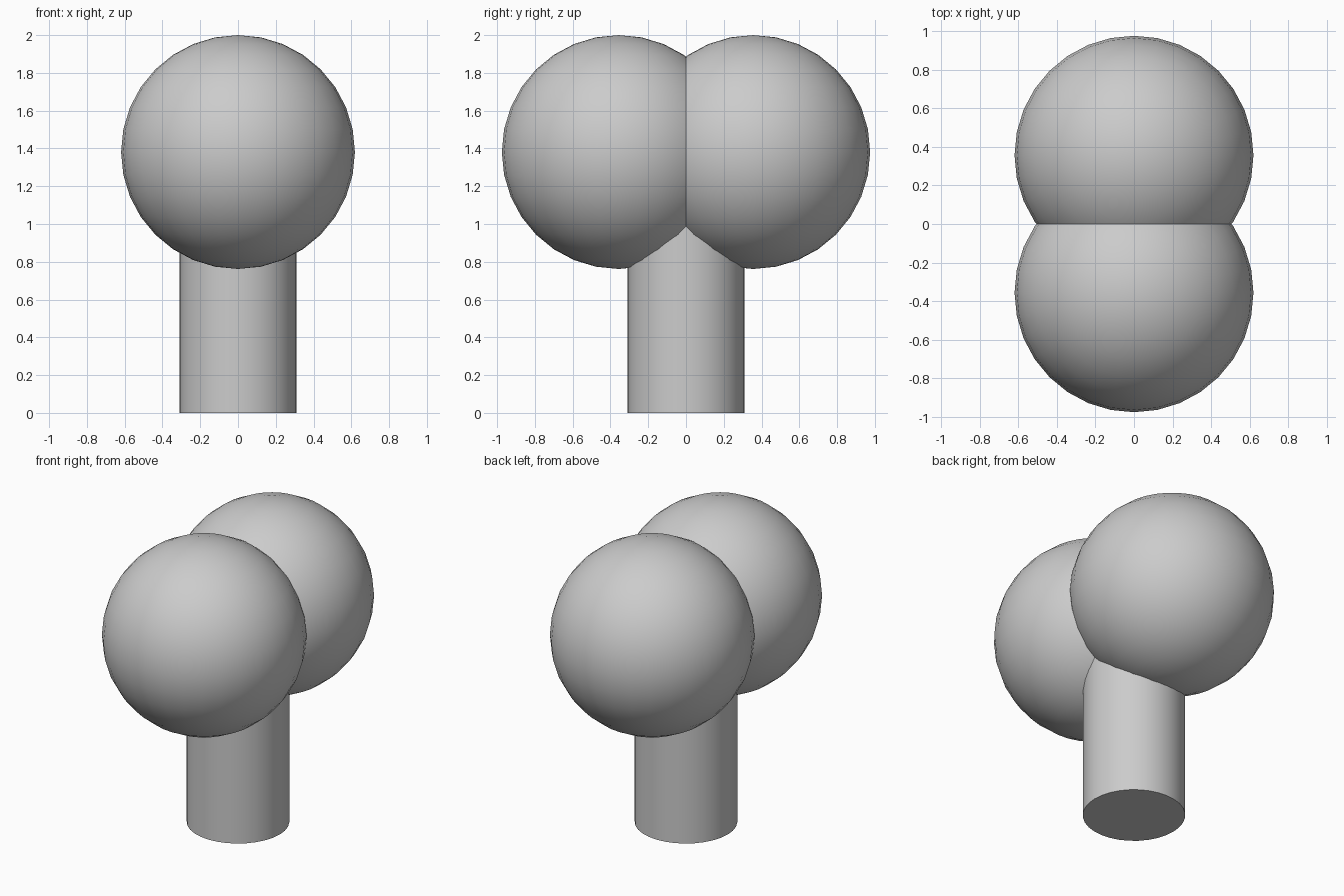
import bpy

if "Cube" in bpy.data.objects:
    bpy.data.objects.remove(bpy.data.objects["Cube"])

BALL_R = 0.619
BALL_Y = 0.356
BALL_Z = 2.0 - BALL_R
STEM_R = 0.31
STEM_TOP = 1.2


def finish(name):
    obj = bpy.context.object
    obj.name = name
    bpy.ops.object.shade_smooth_by_angle()
    return obj


# Two overlapping balls, front and back
for name, side in (("front_ball", -1), ("back_ball", 1)):
    bpy.ops.mesh.primitive_uv_sphere_add(
        segments=32, ring_count=16, radius=BALL_R,
        location=(0, side * BALL_Y, BALL_Z))
    finish(name)

# Upright stem, its top hidden inside the balls
bpy.ops.mesh.primitive_cylinder_add(
    vertices=32, radius=STEM_R, depth=STEM_TOP,
    location=(0, 0, STEM_TOP / 2))
finish("stem")
